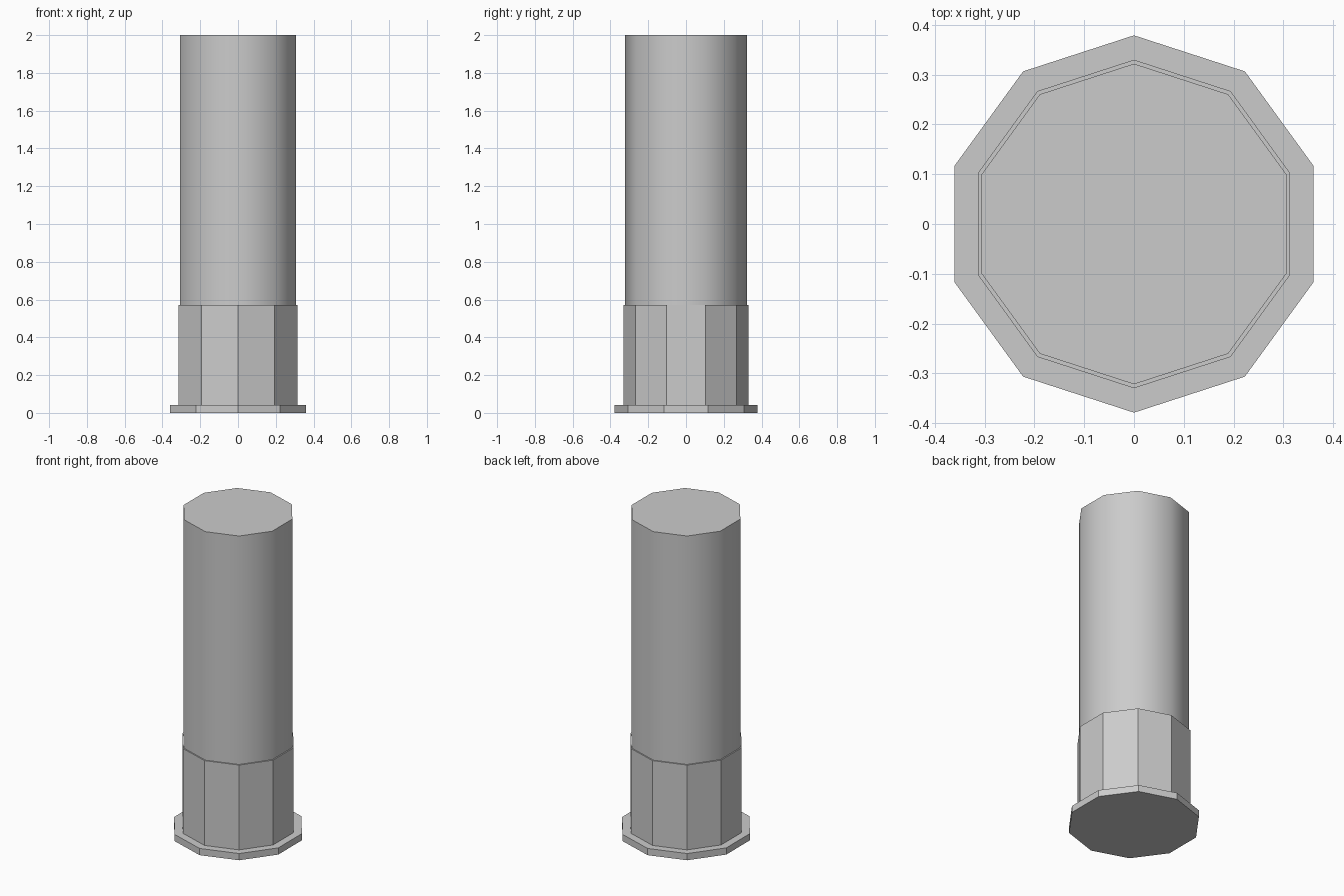
import bpy
import math

cube = bpy.data.objects.get("Cube")
if cube:
    bpy.data.objects.remove(cube, do_unlink=True)

grey = bpy.data.materials.new("light_grey")
grey.use_nodes = True
colour = (0.6, 0.6, 0.6, 1)
grey.diffuse_color = colour
grey.node_tree.nodes["Principled BSDF"].inputs["Base Color"].default_value = colour


def decagon_prism(name, radius, bottom, top, smooth=False):
    """Ten-sided prism with corners on the y axis."""
    bpy.ops.mesh.primitive_cylinder_add(
        vertices=10, radius=radius, depth=top - bottom,
        location=(0, 0, (bottom + top) / 2))
    part = bpy.context.object
    part.name = name
    part.data.materials.append(grey)
    if smooth:
        bpy.ops.object.shade_smooth_by_angle(angle=math.radians(40))
    return part


# Flat foot, faceted collar and smooth-sided shaft
decagon_prism("base_flange", 0.379, 0, 0.042)
decagon_prism("lower_collar", 0.33, 0.042, 0.572)
decagon_prism("upper_shaft", 0.322, 0.572, 2, smooth=True)
